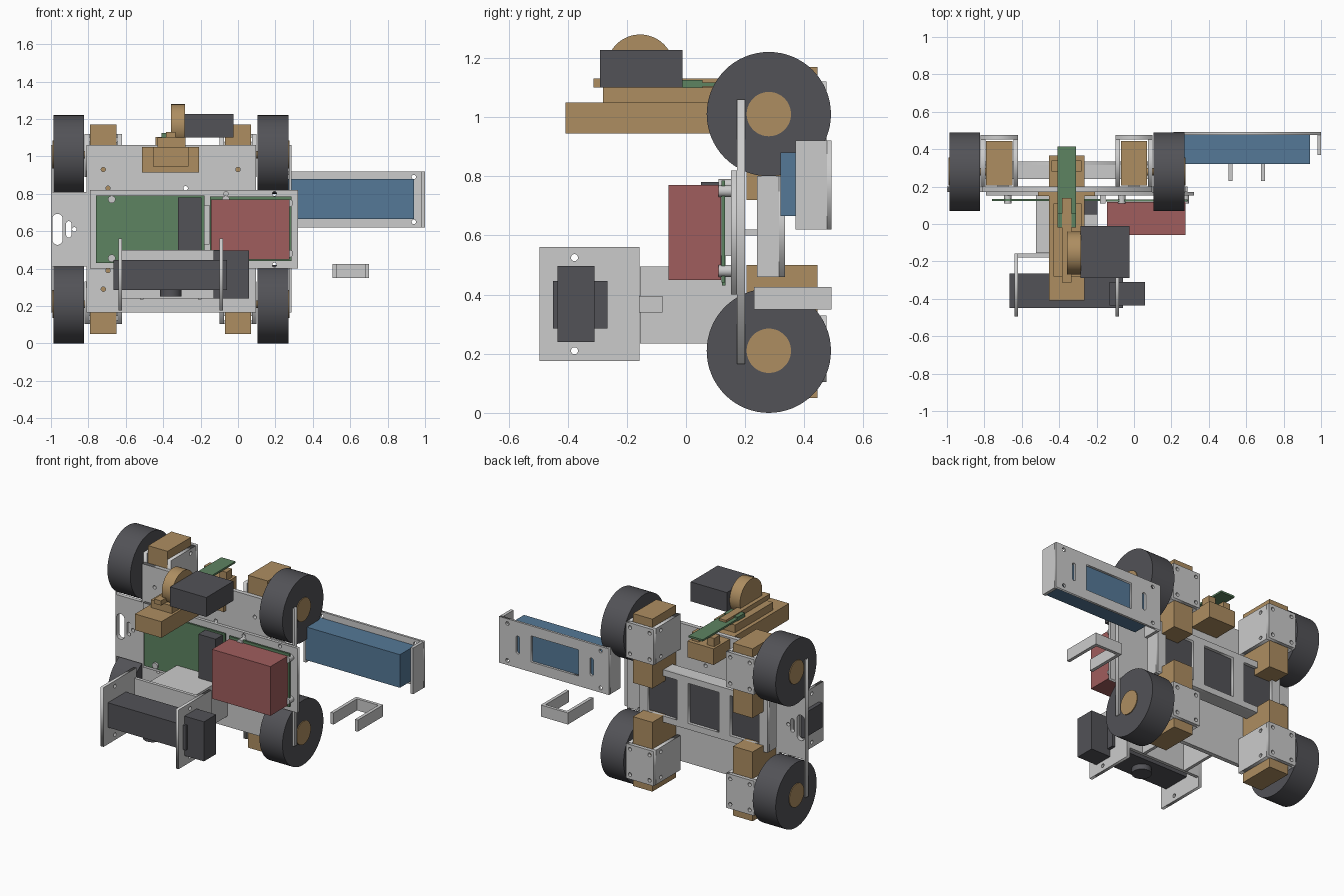
import bpy, bmesh, math
from mathutils import Matrix

if "Cube" in bpy.data.objects:
    bpy.data.objects.remove(bpy.data.objects["Cube"])

COL = {"tan": (0.42, 0.27, 0.12), "dark": (0.085, 0.085, 0.095), "green": (0.11, 0.23, 0.12),
       "red": (0.35, 0.11, 0.11), "blue": (0.09, 0.19, 0.31)}
MATS = {}
for key, c in COL.items():
    MATS[key] = bpy.data.materials.new(key)
    MATS[key].diffuse_color = (*c, 1)


def finish(name, mesh, color):
    ob = bpy.data.objects.new(name, mesh)
    bpy.context.collection.objects.link(ob)
    if color:
        mesh.materials.append(MATS[color])
    return ob


def boxes(name, specs, color=None):
    """One object from boxes given as (x0, x1, y0, y1, z0, z1)."""
    bm = bmesh.new()
    for x0, x1, y0, y1, z0, z1 in specs:
        m = Matrix.Translation(((x0 + x1) / 2, (y0 + y1) / 2, (z0 + z1) / 2))
        bmesh.ops.create_cube(bm, size=1, matrix=m @ Matrix.Diagonal((x1 - x0, y1 - y0, z1 - z0, 1)))
    me = bpy.data.meshes.new(name)
    bm.to_mesh(me)
    bm.free()
    return finish(name, me, color)


def box(name, *spec, color=None):
    return boxes(name, [spec], color)


def cyl(name, axis, center, r, length, color=None, seg=64):
    rot = {"x": Matrix.Rotation(math.pi / 2, 4, "Y"), "y": Matrix.Rotation(math.pi / 2, 4, "X"),
           "z": Matrix.Identity(4)}[axis]
    bm = bmesh.new()
    bmesh.ops.create_cone(bm, cap_ends=True, segments=seg, radius1=r, radius2=r, depth=length,
                          matrix=Matrix.Translation(center) @ rot)
    me = bpy.data.meshes.new(name)
    bm.to_mesh(me)
    bm.free()
    ob = finish(name, me, color)
    bpy.ops.object.select_all(action="DESELECT")
    ob.select_set(True)
    bpy.context.view_layer.objects.active = ob
    bpy.ops.object.shade_smooth_by_angle(angle=math.radians(35))
    return ob


def rect(u0, u1, v0, v1):
    return [(u0, v0), (u1, v0), (u1, v1), (u0, v1)]


def hole(u, v, r=0.012, half=0.0):
    """Round hole, or vertical slot when half > 0."""
    pts = []
    for i in range(16):
        a = math.pi * 2 * (i + 0.5) / 16
        pts.append((u + r * math.cos(a), v + r * math.sin(a) + (half if i < 8 else -half)))
    return pts


def plate(name, plane, loops, w0, w1):
    """Sheet with holes: outline plus hole loops in 'xz' or 'yz', thickness w0..w1."""
    cu = bpy.data.curves.new(name, "CURVE")
    cu.dimensions, cu.fill_mode, cu.extrude = "2D", "BOTH", (w1 - w0) / 2
    for pts in loops:
        sp = cu.splines.new("POLY")
        sp.points.add(len(pts) - 1)
        for p, (u, v) in zip(sp.points, pts):
            p.co = (u, v, 0, 1)
        sp.use_cyclic_u = True
    tmp = bpy.data.objects.new("tmp", cu)
    bpy.context.collection.objects.link(tmp)
    bpy.context.view_layer.update()
    me = bpy.data.meshes.new_from_object(tmp.evaluated_get(bpy.context.evaluated_depsgraph_get()))
    bpy.data.objects.remove(tmp)
    me.name = name
    mid = (w0 + w1) / 2
    if plane == "xz":
        me.transform(Matrix(((1, 0, 0, 0), (0, 0, -1, mid), (0, 1, 0, 0), (0, 0, 0, 1))))
    else:
        me.transform(Matrix(((0, 0, 1, mid), (1, 0, 0, 0), (0, 1, 0, 0), (0, 0, 0, 1))))
    me.materials.clear()
    return finish(name, me, None)


# main chassis sheet, notched around the four wheels
outline = [(-1, .165), (-.993, .165), (-.993, .41), (-.81, .41), (-.81, .165), (.095, .165), (.095, .41),
           (.273, .41), (.273, .165), (.285, .165), (.285, 1.06), (.273, 1.06), (.273, .81), (.095, .81),
           (.095, 1.06), (-.81, 1.06), (-.81, .81), (-.993, .81), (-.993, 1.06), (-1, 1.06)]
dots = [(-.72, .93), (-.695, .83), (-.28, .83), (0, .93), (-.695, .39), (-.72, .29), (-.875, .61), (.195, .8), (.195, .42)]
plate("chassis_plate", "xz", [outline] + [hole(*d) for d in dots]
      + [hole(-.965, .61, .028, .055), hole(-.905, .61, .014, .03)], .172, .2)

# wheels, hubs, gear motors and their brackets
for side, wx, mx in (("left", -.905, -.72), ("right", .188, 0)):
    s = -1 if side == "left" else 1
    for lvl, wz, m0, m1, b0, b1 in (("lower", .21, .05, .5, .105, .33), ("upper", 1.01, .72, 1.17, .89, 1.12)):
        tag = f"{side}_{lvl}"
        cyl("wheel_" + tag, "x", (wx, .28, wz), .21, .165, "dark")
        cyl("hub_" + tag, "x", (wx + s * .003, .28, wz), .075, .169, "tan")
        cyl("axle_" + tag, "x", (mx + s * .09, .28, wz), .02, .08, "tan", 24)
        box("motor_" + tag, mx - .07, mx + .07, .205, .445, m0, m1, color="tan")
        plate("bracket_back_" + tag, "xz", [rect(mx - .1, mx + .1, b0, b1)]
              + [hole(mx + i * .07, z) for i in (-1, 1) for z in (b0 + .03, b1 - .03)], .452, .475)
        for i in (-1, 1):
            x0, x1 = sorted((mx + i * .075, mx + i * .1))
            plate(f"bracket_side_{tag}_{i}", "yz", [rect(.2, .452, b0, b1), hole(.4, b0 + .03), hole(.4, b1 - .03)], x0, x1)

# battery channel on the back with three windows
wins = [(-.76, -.55), (-.47, -.25), (-.17, .04)]
plate("channel_back", "xz", [rect(-.82, .1, .46, .8)] + [rect(a, b, .5, .76) for a, b in wins], .315, .335)
boxes("channel_walls", [(-.82, .1, .24, .315, .46, .48), (-.82, .1, .24, .315, .78, .8),
                        (-.82, -.8, .24, .315, .48, .78), (.08, .1, .24, .315, .48, .78)])
boxes("battery_cells", [(a - .02, b + .02, .25, .31, .49, .77) for a, b in wins], "dark")
boxes("channel_spacers", [(x - .03, x + .03, .2, .24, .6, .62) for x in (-.7, -.36, 0)])

# electronics tray, boards and modules
plate("tray_plate", "xz", [rect(-.79, .32, .4, .82), hole(.195, .8), hole(.195, .42), hole(-.065, .8)], .152, .172)
box("main_board", -.76, -.18, .122, .134, .43, .79, color="green")
box("power_board", -.15, .285, .12, .132, .44, .785, color="green")
box("red_module", -.145, .275, -.06, .118, .45, .77, color="red")
box("controller_block", -.32, -.195, .05, .122, .49, .78, color="dark")
box("connector", -.182, -.152, .11, .152, .53, .74)
for i, (x, z) in enumerate([(-.675, .77), (-.675, .455), (-.23, .455), (-.065, .77), (.275, .75), (.275, .48)]):
    cyl(f"standoff_{i}", "y", (x, .132, z), .02, .044, None, 24)

# side-mounted holder with blue pack
plate("holder_back", "xz", [rect(.21, 1, .62, .92), rect(.43, .77, .685, .855)]
      + [hole(x, .77, .013, .045) for x in (.335, .865)]
      + [hole(x, z) for x in (.27, .94) for z in (.65, .89)], .476, .491)
boxes("holder_flanges", [(.21, .23, .37, .476, .62, .92), (.98, 1, .37, .476, .62, .92)])
box("blue_pack", .26, .94, .32, .475, .665, .88, color="blue")

# loose U-shaped clip
boxes("u_clip", [(.505, .7, .471, .491, .35, .425), (.505, .526, .23, .471, .35, .425), (.679, .7, .23, .471, .35, .425)])

# front arm channel and sensor cradle
boxes("front_arm", [(-.525, -.195, -.155, .152, .475, .495), (-.525, -.505, -.155, .172, .235, .475),
                    (-.215, -.195, -.155, .172, .235, .475)])
box("cable_tab", -.195, -.15, -.16, -.08, .34, .395)
box("cradle_back", -.62, -.1, -.178, -.157, .24, .5)
for i, x in enumerate((-.64, -.1)):
    plate(f"cradle_side_{i}", "yz", [rect(-.495, -.157, .175, .56), hole(-.377, .525), hole(-.377, .21)], x, x + .02)
box("sensor_bar", -.665, -.06, -.45, -.265, .285, .445, color="dark")
box("sensor_end_box", -.13, .06, -.435, -.31, .24, .497, color="dark")
cyl("sensor_lens", "z", (-.36, -.36, .27), .058, .04, "dark", 48)

# top slide mechanism with pulley and drive motor
box("slide_mount", -.513, -.208, .15, .172, .915, 1.05, color="tan")
box("slide_rail", -.455, -.265, -.408, .365, .945, 1.05, color="tan")
box("slide_carriage", -.43, -.28, -.28, .11, 1.05, 1.1, color="tan")
boxes("slide_rack", [(-.385, -.335, -.313, .14, 1.1, 1.13)], "tan")
boxes("slide_board", [(-.41, -.31, .055, .415, 1.104, 1.116), (-.41, -.31, -.02, .055, 1.1, 1.125)], "green")
boxes("slide_end_blocks", [(-.44, -.39, .28, .34, 1.05, 1.104), (-.33, -.28, .28, .34, 1.05, 1.104)], "tan")
cyl("pulley", "x", (-.322, -.155, 1.165), .114, .075, "tan")
box("drive_motor", -.285, -.025, -.29, -.012, 1.1, 1.226, color="dark")

for m in bpy.data.materials:
    if m.users and not m.is_grease_pencil:
        m.use_nodes = True
        m.node_tree.nodes["Principled BSDF"].inputs["Base Color"].default_value = m.diffuse_color
